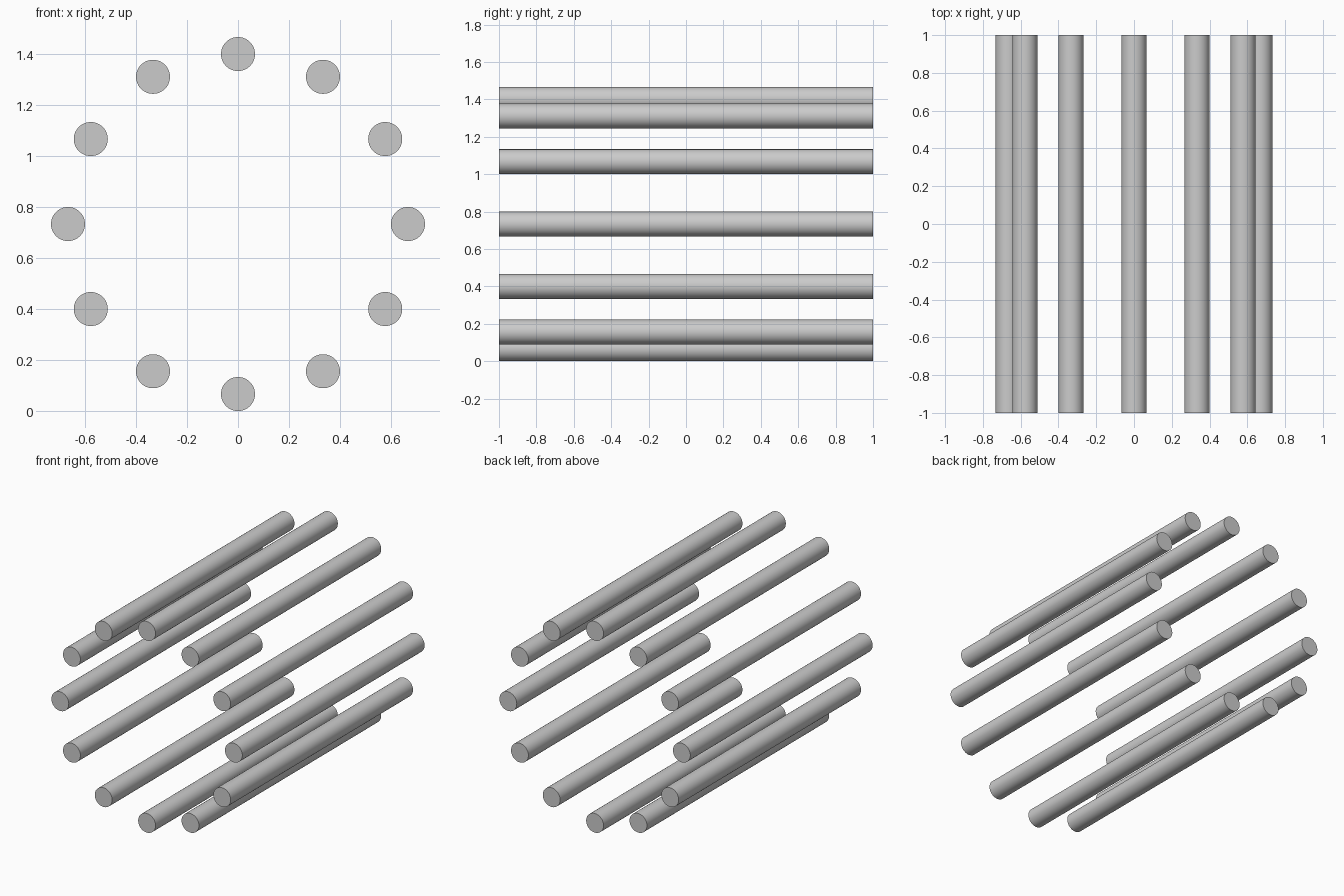
import bpy
import math

if "Cube" in bpy.data.objects:
    bpy.data.objects.remove(bpy.data.objects["Cube"])

COUNT = 12
ROD_RADIUS = 1 / 15
RING_RADIUS = 2 / 3
CENTRE_Z = RING_RADIUS + ROD_RADIUS


def add_rod(index):
    angle = 2 * math.pi * index / COUNT
    bpy.ops.mesh.primitive_cylinder_add(
        vertices=48, radius=ROD_RADIUS, depth=2,
        location=(RING_RADIUS * math.cos(angle), 0,
                  CENTRE_Z + RING_RADIUS * math.sin(angle)),
        rotation=(math.pi / 2, 0, 0))
    rod = bpy.context.object
    rod.name = f"rod_{index + 1:02d}"
    bpy.ops.object.shade_smooth_by_angle(angle=math.radians(30))


# Ring of parallel rods running front to back
for i in range(COUNT):
    add_rod(i)
